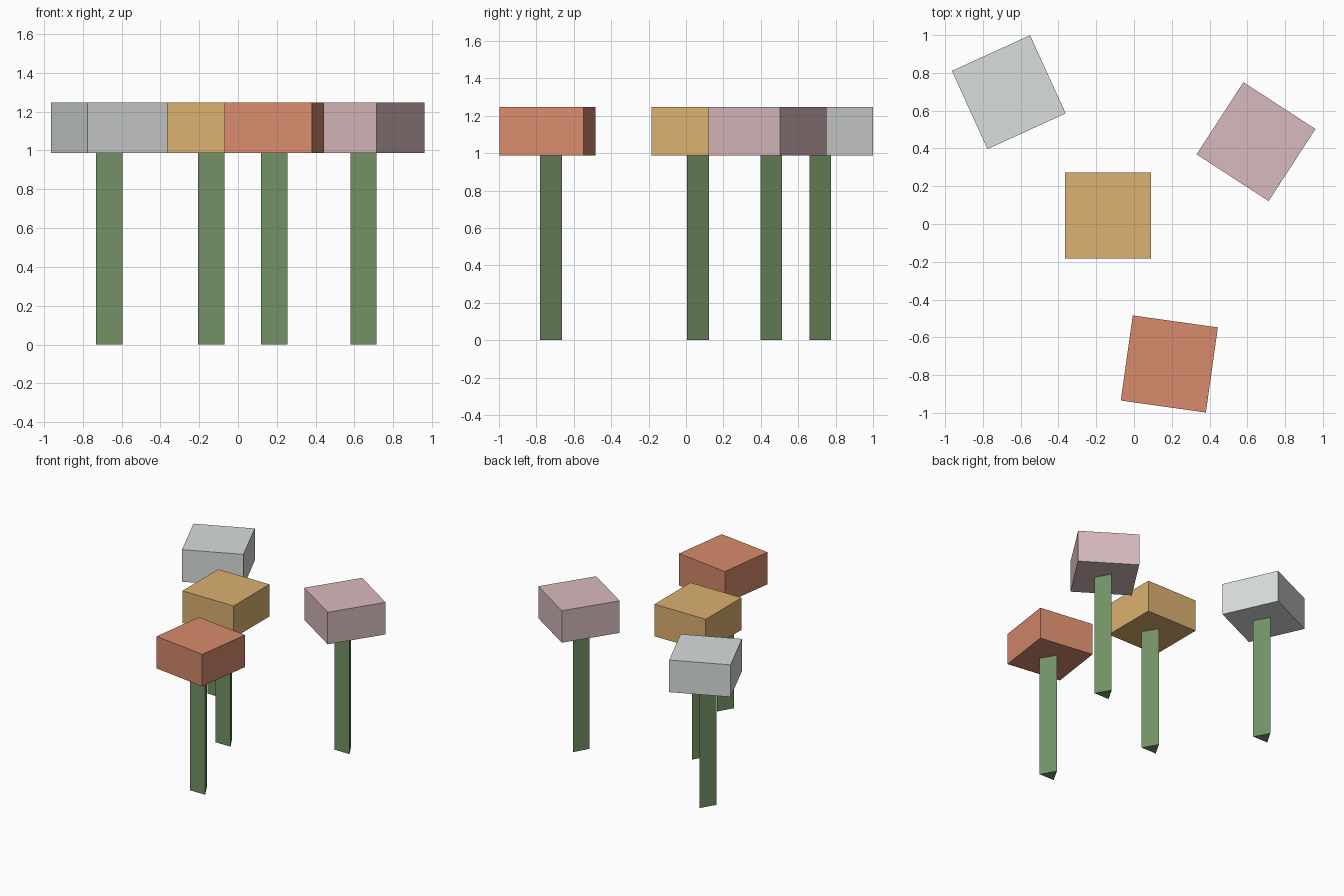
import bpy
from math import radians

cube = bpy.data.objects.get("Cube")
if cube:
    bpy.data.objects.remove(cube, do_unlink=True)

STEM_RADIUS = 0.078
BLOCK_WIDTH = 0.455
BLOCK_BOTTOM, BLOCK_TOP = 0.988, 1.246


def to_linear(value):
    value /= 255
    return value / 12.92 if value <= 0.04045 else ((value + 0.055) / 1.055) ** 2.4


def make_material(name, *rgb):
    color = (*map(to_linear, rgb), 1)
    mat = bpy.data.materials.new(name)
    mat.use_nodes = True
    mat.diffuse_color = color
    bsdf = next(n for n in mat.node_tree.nodes if n.type == "BSDF_PRINCIPLED")
    bsdf.inputs["Base Color"].default_value = color
    return mat


def finish(name, mat):
    obj = bpy.context.object
    obj.name = name
    obj.data.materials.append(mat)
    return obj


def add_flower(name, x, y, turn, petal_mat):
    # Three-sided stem, flat side to the front
    bpy.ops.mesh.primitive_cylinder_add(
        vertices=3, radius=STEM_RADIUS, depth=BLOCK_BOTTOM,
        location=(x, y, BLOCK_BOTTOM / 2))
    finish(name + "_stem", stem_green)

    # Flat square bloom
    bpy.ops.mesh.primitive_cube_add(
        size=1, location=(x, y, (BLOCK_BOTTOM + BLOCK_TOP) / 2),
        rotation=(0, 0, radians(turn)))
    bloom = finish(name + "_bloom", petal_mat)
    bloom.scale = (BLOCK_WIDTH, BLOCK_WIDTH, BLOCK_TOP - BLOCK_BOTTOM)


stem_green = make_material("stem green", 115, 146, 101)

add_flower("gold_flower", -0.138, 0.044, 0, make_material("gold", 219, 177, 113))
add_flower("orange_flower", 0.187, -0.741, -8, make_material("orange", 216, 139, 109))
add_flower("pink_flower", 0.646, 0.436, -33, make_material("pink", 216, 186, 189))
add_flower("white_flower", -0.663, 0.698, 24.5, make_material("pale grey", 216, 221, 220))
